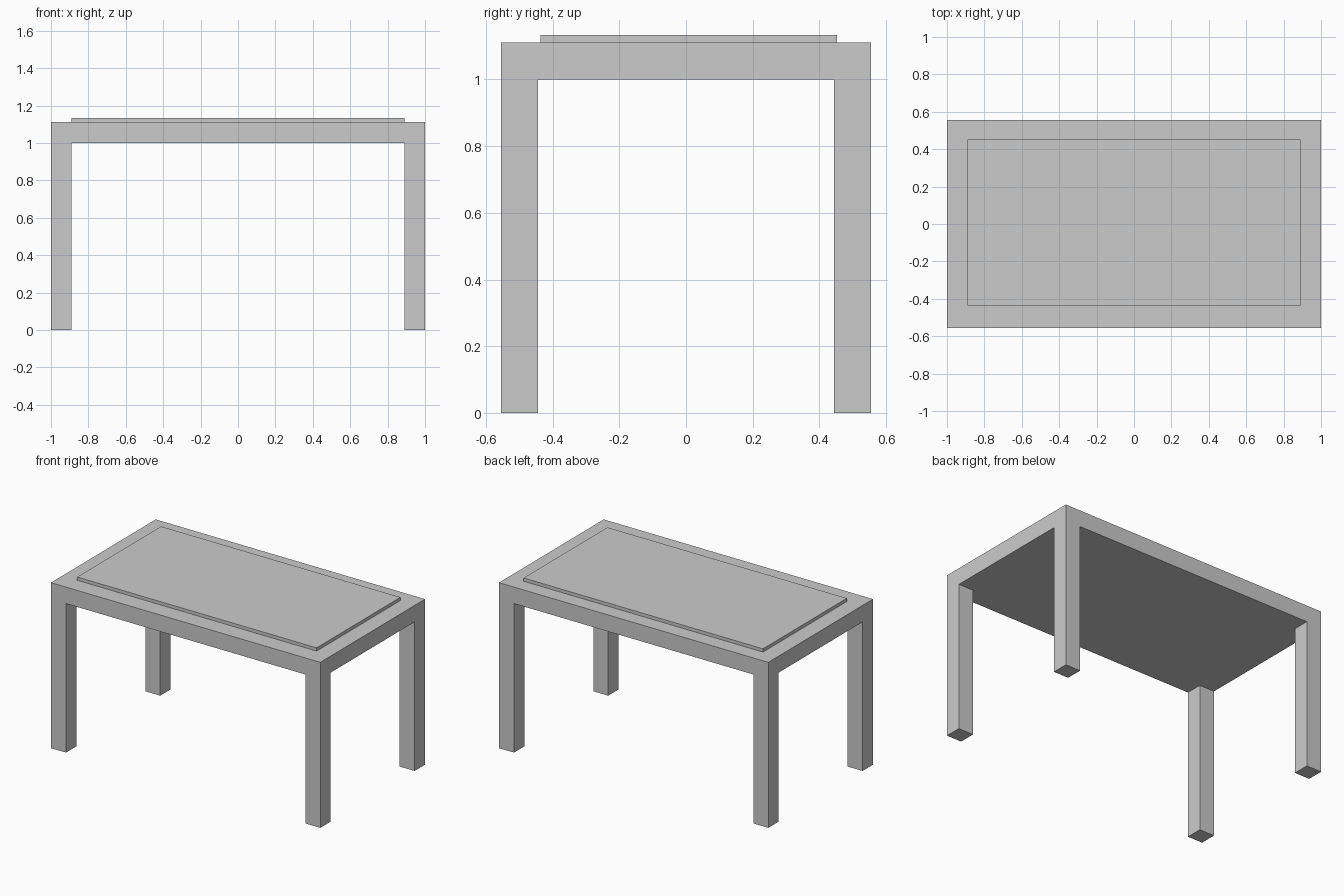
import bpy

if "Cube" in bpy.data.objects:
    bpy.data.objects.remove(bpy.data.objects["Cube"])

HALF_X, HALF_Y = 1.0, 0.5555
LEG = 0.111        # leg width and slab thickness
LEG_HEIGHT = 1.0


def box(name, x, y, z):
    """Add a box spanning the given (min, max) ranges."""
    ranges = (x, y, z)
    bpy.ops.mesh.primitive_cube_add(size=1, location=[(a + b) / 2 for a, b in ranges])
    obj = bpy.context.object
    obj.name = name
    obj.scale = [b - a for a, b in ranges]
    bpy.ops.object.transform_apply(location=False, rotation=False, scale=True)
    return obj


# Table top slab
slab_top = LEG_HEIGHT + LEG
box("table_top", (-HALF_X, HALF_X), (-HALF_Y, HALF_Y), (LEG_HEIGHT, slab_top))

# Thin raised panel, set very slightly towards the back
box("raised_panel", (-0.889, 0.889), (-0.436, 0.453), (slab_top, slab_top + 0.022))

# Four square legs flush with the corners
for side, sx in (("left", -1), ("right", 1)):
    for end, sy in (("front", -1), ("back", 1)):
        x = sorted((sx * HALF_X, sx * (HALF_X - LEG)))
        y = sorted((sy * HALF_Y, sy * (HALF_Y - LEG)))
        box(f"{end}_{side}_leg", x, y, (0, LEG_HEIGHT))
